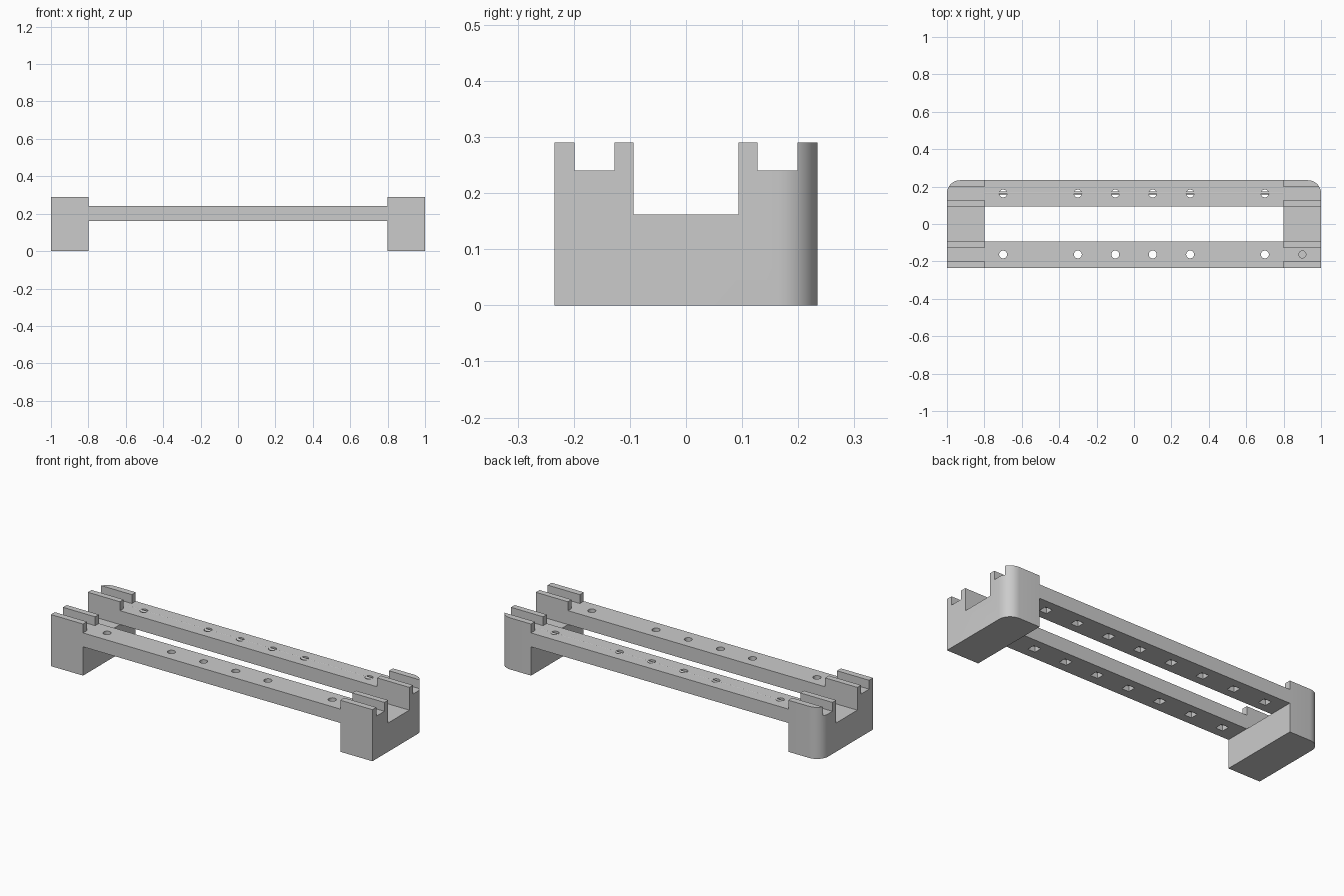
import bpy, bmesh
from mathutils import Matrix

cube = bpy.data.objects.get("Cube")
if cube:
    bpy.data.objects.remove(cube, do_unlink=True)

GREY = (0.6, 0.6, 0.6, 1)
mat = bpy.data.materials.new("plain grey")
mat.use_nodes = True
mat.diffuse_color = GREY
mat.node_tree.nodes["Principled BSDF"].inputs["Base Color"].default_value = GREY

TOP, FLOOR, SEAT = 0.29, 0.162, 0.24     # post top, saddle floor, rail top
HALF_Y, INNER_Y, HOLE_Y = 0.234, 0.094, 0.163
HOLE_R, POCKET, POCKET_DEPTH = 0.021, 0.045, 0.03


def finish(name, bm):
    bmesh.ops.recalc_face_normals(bm, faces=bm.faces)
    me = bpy.data.meshes.new(name)
    bm.to_mesh(me)
    bm.free()
    me.materials.append(mat)
    ob = bpy.data.objects.new(name, me)
    bpy.context.collection.objects.link(ob)
    return ob


def add_box(bm, lo, hi):
    size = [b - a for a, b in zip(lo, hi)]
    mid = [(a + b) / 2 for a, b in zip(lo, hi)]
    bmesh.ops.create_cube(bm, size=1, matrix=Matrix.Translation(mid) @ Matrix.Diagonal((*size, 1)))


def add_rod(bm, mid, radius, length, turn=Matrix()):
    bmesh.ops.create_cone(bm, cap_ends=True, segments=32, radius1=radius, radius2=radius,
                          depth=length, matrix=Matrix.Translation(mid) @ turn)


def activate(ob):
    bpy.ops.object.select_all(action="DESELECT")
    ob.select_set(True)
    bpy.context.view_layer.objects.active = ob


def cut(ob, bm):
    """Subtract the shapes in bm from ob."""
    cutter = finish("cutter", bm)
    cutter.hide_render = True
    activate(ob)
    mod = ob.modifiers.new("cut", "BOOLEAN")
    mod.operation, mod.solver, mod.object = "DIFFERENCE", "EXACT", cutter
    bpy.ops.object.modifier_apply(modifier=mod.name)
    bpy.data.objects.remove(cutter, do_unlink=True)


def smooth(ob):
    activate(ob)
    bpy.ops.object.shade_smooth_by_angle(angle=0.5)


# End blocks: notched profile pushed along x, outer back corner rounded
half = [(INNER_Y, FLOOR), (INNER_Y, TOP), (0.127, TOP), (0.127, SEAT),
        (0.199, SEAT), (0.199, TOP), (HALF_Y, TOP), (HALF_Y, 0)]
profile = half + [(-y, z) for y, z in reversed(half)]
for side, label in ((1, "left"), (-1, "right")):
    bm = bmesh.new()
    face = bm.faces.new([bm.verts.new((side * 0.8, y, z)) for y, z in profile])
    ext = bmesh.ops.extrude_face_region(bm, geom=[face])["geom"]
    bmesh.ops.translate(bm, vec=(side * 0.2, 0, 0),
                        verts=[v for v in ext if isinstance(v, bmesh.types.BMVert)])
    block = finish(label + "_end_block", bm)
    # Rounding tool: corner square minus a cylinder
    r = 0.07
    tool = bmesh.new()
    xs = sorted((side * (1 - r), side * 1.1))
    add_box(tool, (xs[0], HALF_Y - r, -0.1), (xs[1], HALF_Y + 0.1, 0.4))
    corner = finish("corner_tool", tool)
    tool = bmesh.new()
    add_rod(tool, (side * (1 - r), HALF_Y - r, 0.15), r, 0.8)
    cut(corner, tool)
    tool = bmesh.new()
    tool.from_mesh(corner.data)
    bpy.data.objects.remove(corner, do_unlink=True)
    cut(block, tool)
    # Blind hole in the left block only
    if side > 0:
        tool = bmesh.new()
        add_rod(tool, (0.9, -HOLE_Y, SEAT), 0.019, 0.16)
        cut(block, tool)
    smooth(block)

# Rails: square pockets below, round holes above some of them
for side, label in ((-1, "front"), (1, "back")):
    bm = bmesh.new()
    ys = sorted((side * INNER_Y, side * HALF_Y))
    add_box(bm, (-0.8, ys[0], FLOOR), (0.8, ys[1], SEAT))
    rail = finish(label + "_rail", bm)
    pockets, holes = bmesh.new(), bmesh.new()
    y, h = side * HOLE_Y, POCKET / 2
    for x in (0.1, 0.3, 0.5, 0.7):
        for cx in (-x, x):
            add_box(pockets, (cx - h, y - h, 0.1), (cx + h, y + h, FLOOR + POCKET_DEPTH))
            if x != 0.5:
                add_rod(holes, (cx, y, 0.2), HOLE_R, 0.3)
    cut(rail, pockets)
    cut(rail, holes)
    smooth(rail)

# Thin wire lying just under the top of the back rail
bm = bmesh.new()
add_rod(bm, (0, HOLE_Y + 0.003, SEAT - 0.0065), 0.007, 1.6, Matrix.Rotation(1.5708, 4, "Y"))
smooth(finish("back_wire", bm))
